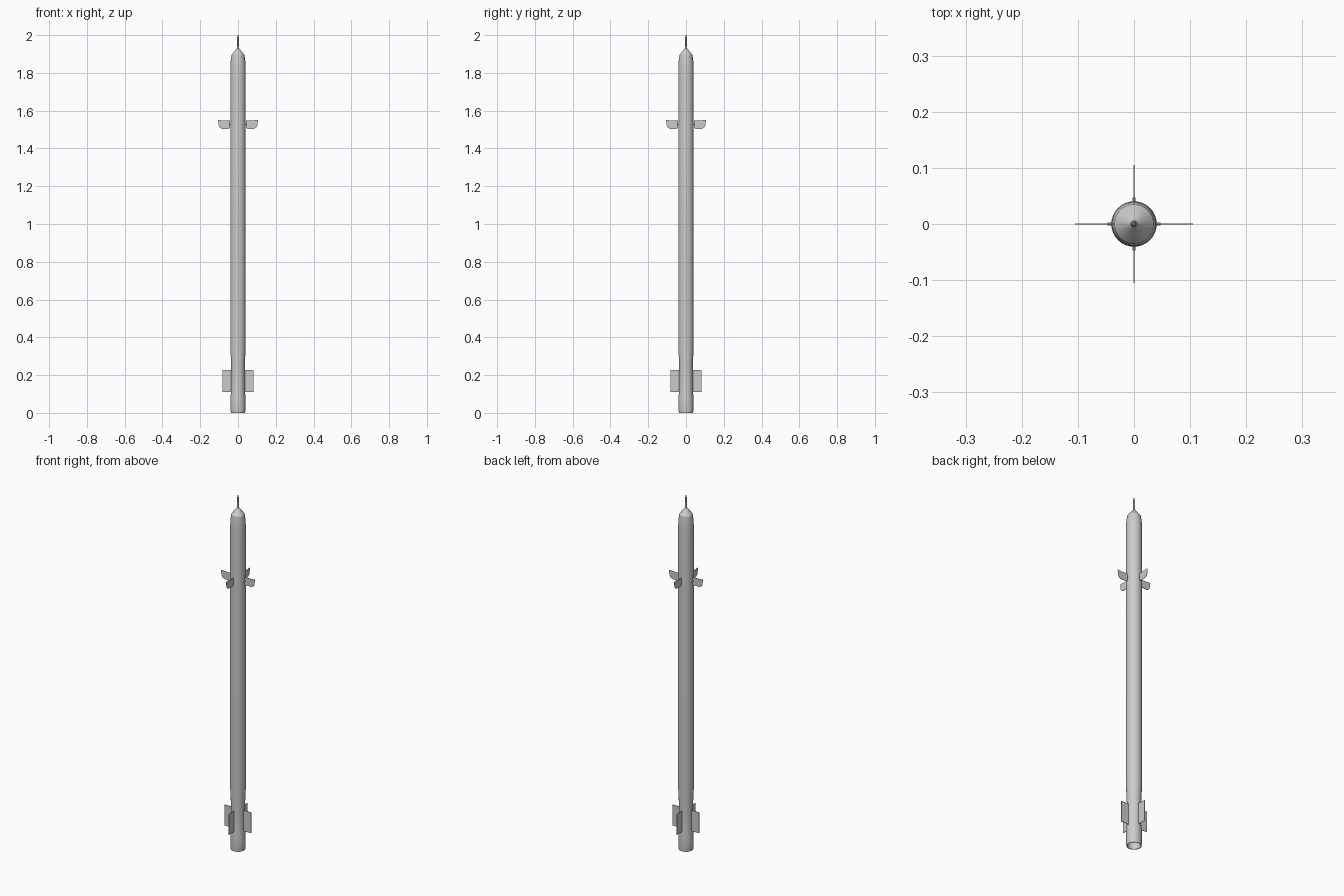
import bpy, bmesh, math
from mathutils import Matrix, Vector

if "Cube" in bpy.data.objects:
    bpy.data.objects.remove(bpy.data.objects["Cube"])

SIDES = 32


def finish(bm, name, smooth=True):
    bmesh.ops.recalc_face_normals(bm, faces=bm.faces)
    me = bpy.data.meshes.new(name)
    bm.to_mesh(me)
    bm.free()
    ob = bpy.data.objects.new(name, me)
    bpy.context.collection.objects.link(ob)
    if smooth:
        bpy.ops.object.select_all(action='DESELECT')
        bpy.context.view_layer.objects.active = ob
        ob.select_set(True)
        bpy.ops.object.shade_smooth_by_angle(angle=math.radians(25))
    return ob


def lathe(name, profile, sides=SIDES):
    """Spin a (radius, z) profile round the z axis."""
    bm = bmesh.new()
    verts = [bm.verts.new((r, 0, z)) for r, z in profile]
    edges = [bm.edges.new(p) for p in zip(verts, verts[1:])]
    bmesh.ops.spin(bm, geom=verts + edges, axis=(0, 0, 1), cent=(0, 0, 0),
                   angle=2 * math.pi, steps=sides, use_duplicate=False)
    bmesh.ops.remove_doubles(bm, verts=bm.verts, dist=1e-5)
    return finish(bm, name)


def fin(name, outline, thickness, angle):
    """Extrude an (x, z) outline into a thin plate and turn it round z."""
    bm = bmesh.new()
    face = bm.faces.new([bm.verts.new((x, -thickness / 2, z)) for x, z in outline])
    ext = bmesh.ops.extrude_face_region(bm, geom=[face])
    moved = [g for g in ext['geom'] if isinstance(g, bmesh.types.BMVert)]
    bmesh.ops.translate(bm, verts=moved, vec=Vector((0, thickness, 0)))
    bmesh.ops.rotate(bm, verts=bm.verts, cent=(0, 0, 0),
                     matrix=Matrix.Rotation(angle, 3, 'Z'))
    return finish(bm, name, smooth=False)


# Body: nozzle cavity, flared base, narrowed tail, long tube, shouldered nose
lathe("body", [
    (0, 0.06), (0.031, 0.06), (0.034, 0.0), (0.0375, 0.0), (0.0395, 0.015),
    (0.0395, 0.085), (0.036, 0.12), (0.036, 0.25), (0.0405, 0.35),
    (0.0405, 1.82), (0.039, 1.86), (0.0345, 1.895),
    (0.006, 1.93), (0, 1.93)])

# Nose probe
lathe("nose_probe", [(0, 1.92), (0.006, 1.92), (0.0045, 1.94),
                     (0.004, 1.99), (0.002, 2.0), (0, 2.0)], 12)

# Front canards: square leading edge, rounded outer trailing corner
cx, cz, rx, rz = 0.082, 1.533, 0.022, 0.029
canard = [(0.042, 1.547), (0.105, 1.55)]
canard += [(cx + rx * math.cos(a), cz - rz * math.sin(a))
           for a in (i * math.pi / 12 for i in range(7))]
canard += [(0.05, 1.504), (0.042, 1.508)]

# Tail fins: plain rectangles
tail = [(0.034, 0.11), (0.083, 0.11), (0.083, 0.228), (0.034, 0.228)]

for i in range(4):
    a = i * math.pi / 2
    fin(f"canard_{i + 1}", canard, 0.002, a)
    fin(f"tail_fin_{i + 1}", tail, 0.002, a)
    # Pivot shaft joining each canard to the body
    bm = bmesh.new()
    bmesh.ops.create_cone(bm, cap_ends=True, segments=10, radius1=0.003,
                          radius2=0.003, depth=0.012,
                          matrix=Matrix.Rotation(a, 4, 'Z')
                          @ Matrix.Translation((0.041, 0, 1.527))
                          @ Matrix.Rotation(math.pi / 2, 4, 'Y'))
    finish(bm, f"canard_shaft_{i + 1}")
